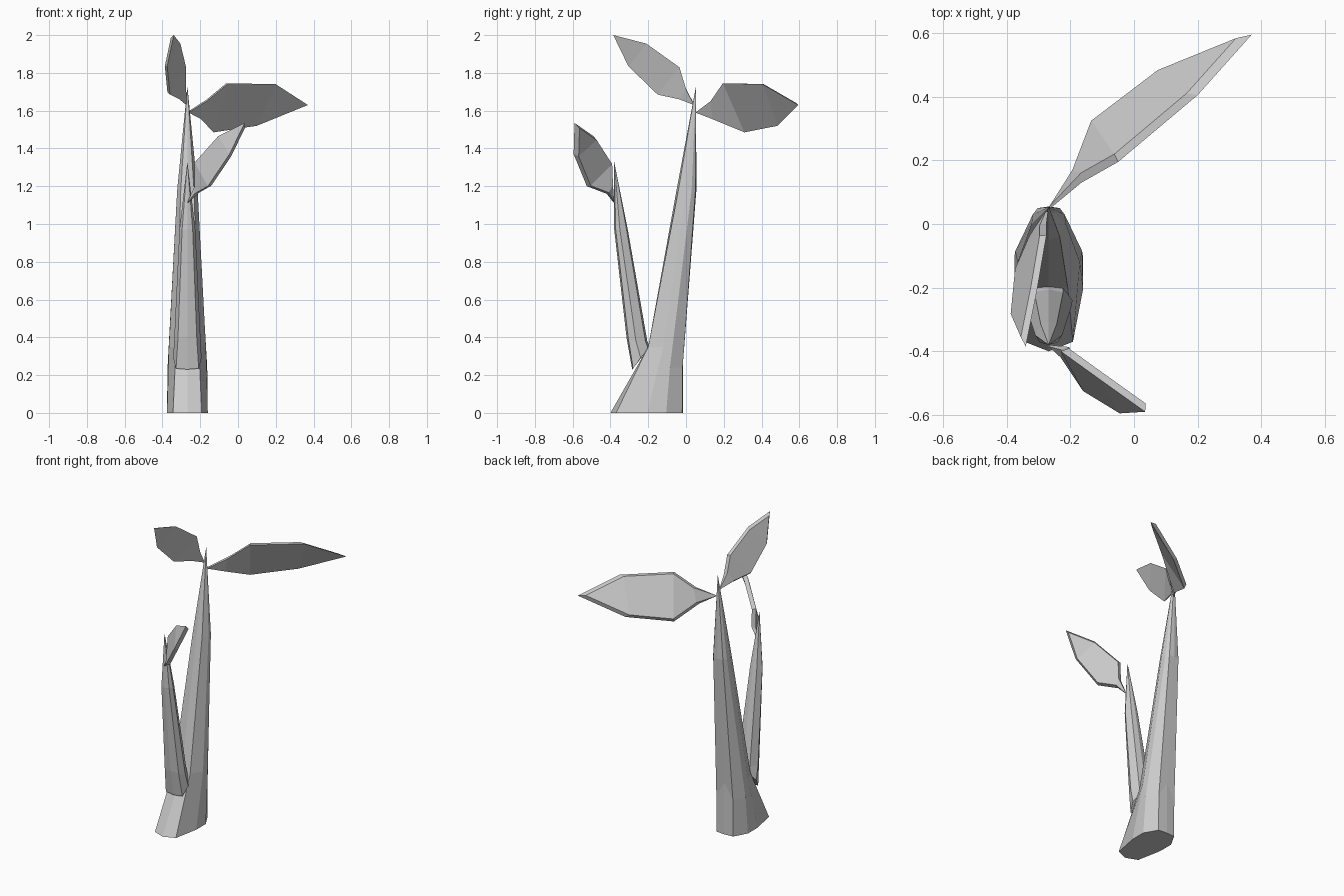
import bpy
from mathutils import Vector

if "Cube" in bpy.data.objects:
    bpy.data.objects.remove(bpy.data.objects["Cube"])

CX = -0.268  # stems are symmetric about this x


def make_object(name, verts, faces):
    mesh = bpy.data.meshes.new(name)
    mesh.from_pydata(verts, [], faces)
    obj = bpy.data.objects.new(name, mesh)
    bpy.context.collection.objects.link(obj)
    bpy.ops.object.select_all(action='DESELECT')
    obj.select_set(True)
    bpy.context.view_layer.objects.active = obj
    bpy.ops.object.mode_set(mode='EDIT')
    bpy.ops.mesh.select_all(action='SELECT')
    bpy.ops.mesh.normals_make_consistent(inside=False)
    bpy.ops.object.mode_set(mode='OBJECT')
    return obj


def full_ring(half):
    """Mirror a half cross-section (half width, y, z), front to back."""
    right = [(CX + w, y, z) for w, y, z in half]
    left = [(CX - w, y, z) for w, y, z in reversed(half[1:-1])]
    return right + left


def stem(name, halves, tip):
    rings = [full_ring(h) for h in halves]
    n = len(rings[0])
    verts = [v for r in rings for v in r] + [tip]
    faces = [tuple(reversed(range(n)))]
    for k in range(len(rings) - 1):
        for i in range(n):
            j = (i + 1) % n
            faces.append((k * n + i, k * n + j, (k + 1) * n + j, (k + 1) * n + i))
    top = (len(rings) - 1) * n
    faces += [(top + i, top + (i + 1) % n, len(verts) - 1) for i in range(n)]
    return make_object(name, verts, faces)


def leaf(name, base, upper, tip, lower, thick):
    """Thin leaf: full outline on one side, slightly inset outline on the other."""
    base, tip = Vector(base), Vector(tip)
    up, lo = [Vector(p) for p in upper], [Vector(p) for p in lower]
    normal = (tip - base).cross(up[1] - lo[1]).normalized()
    outline = [base] + up + [tip] + lo[::-1]
    centre = sum(outline, Vector()) / 8
    inset = [centre + (p - centre) * 0.91 + normal * thick for p in outline]
    inset[0] = base + normal * thick * 0.3
    verts = outline + inset
    faces = []
    for o in (0, 8):
        faces += [(o, o + 1, o + 7), (o + 1, o + 2, o + 6, o + 7),
                  (o + 2, o + 3, o + 5, o + 6), (o + 3, o + 4, o + 5)]
    faces += [(i, (i + 1) % 8, 8 + (i + 1) % 8, 8 + i) for i in range(8)]
    return make_object(name, verts, faces)


# Thick trunk leaning back to a point
stem("main_stem", [
    [(0, -.40, 0), (.076, -.37, 0), (.108, -.205, 0), (.108, -.105, 0), (.06, -.02, 0), (0, -.015, 0)],
    [(0, -.20, .35), (.06, -.20, .35), (.098, -.12, .35), (.105, -.085, .24), (.06, -.018, .24), (0, -.015, .34)],
    [(0, -.05, 1.18), (.035, -.04, 1.18), (.054, 0, 1.18), (.05, .03, 1.18), (.035, .05, 1.18), (0, .055, 1.18)],
], (CX, .053, 1.73))

# Thinner branch leaning forward
stem("front_branch", [
    [(0, -.285, .23), (.06, -.28, .235), (.075, -.24, .29), (.045, -.20, .34), (0, -.19, .35)],
    [(0, -.315, .40), (.05, -.305, .39), (.07, -.265, .38), (.045, -.215, .38), (0, -.205, .38)],
    [(0, -.38, .97), (.028, -.372, .97), (.042, -.35, .97), (.025, -.315, .97), (0, -.308, .97)],
], (CX, -.38, 1.33))

# Leaves
leaf("large_leaf", (-.262, .05, 1.59),
     [(-.165, .13, 1.65), (-.05, .195, 1.745), (.20, .405, 1.74)],
     (.37, .595, 1.63),
     [(-.195, .14, 1.555), (-.13, .31, 1.485), (.10, .485, 1.52)], -.025)
leaf("top_leaf", (-.27, .042, 1.63),
     [(-.275, .0, 1.715), (-.275, -.035, 1.83), (-.305, -.21, 1.955)],
     (-.34, -.385, 2.0),
     [(-.31, -.035, 1.66), (-.36, -.15, 1.685), (-.375, -.305, 1.835)], .02)
leaf("front_leaf", (-.268, -.385, 1.115),
     [(-.23, -.395, 1.20), (-.23, -.40, 1.325), (-.105, -.49, 1.465)],
     (.035, -.59, 1.535),
     [(-.23, -.42, 1.16), (-.16, -.525, 1.20), (-.045, -.595, 1.37)], -.025)
